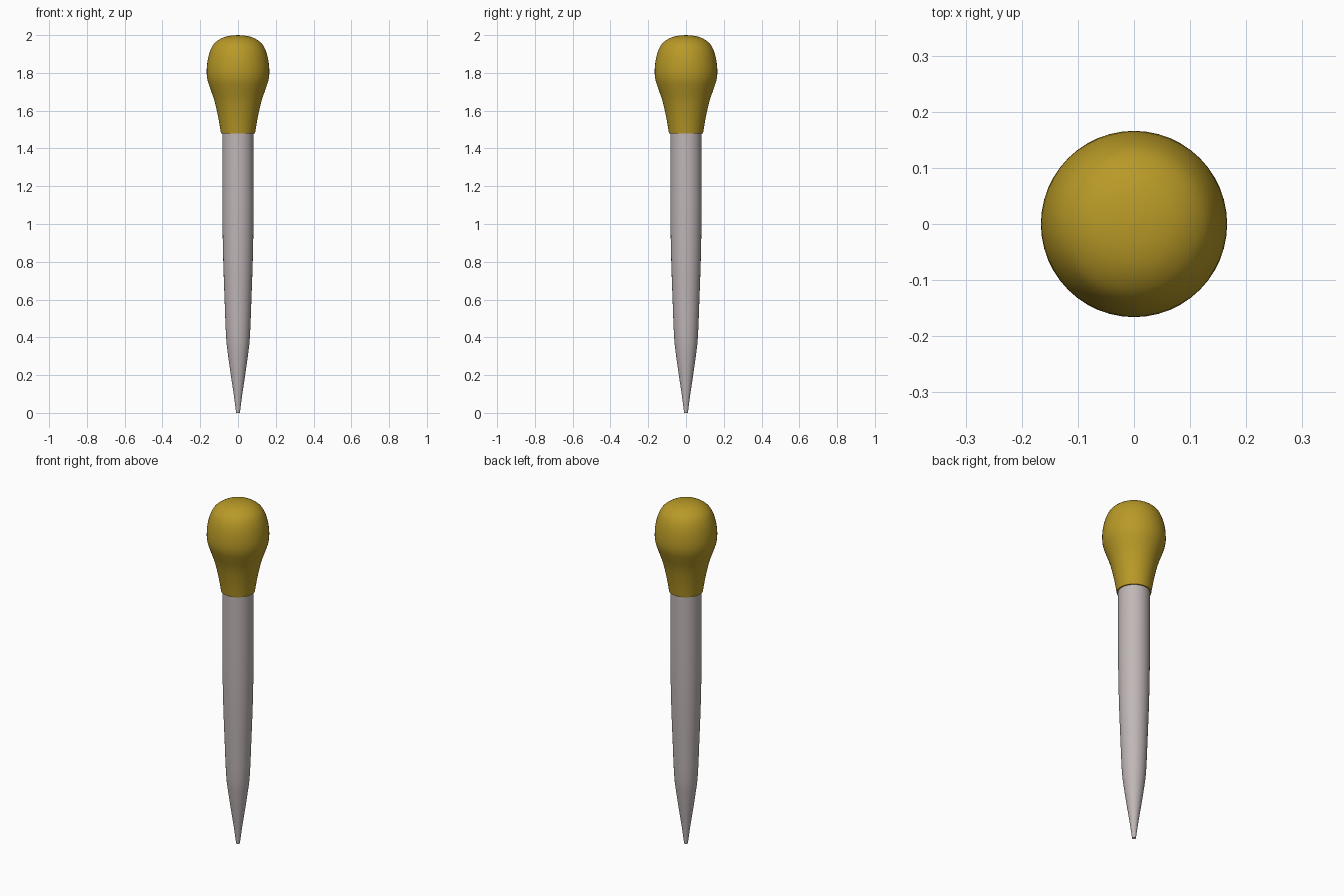
import bpy, bmesh, math
from mathutils import Vector

if "Cube" in bpy.data.objects:
    bpy.data.objects.remove(bpy.data.objects["Cube"])


def smooth_profile(pts, steps=5):
    """Catmull-Rom curve through (radius, height) points."""
    v = [Vector(p) for p in pts]
    v = [2 * v[0] - v[1]] + v + [2 * v[-1] - v[-2]]
    out = []
    for a, b, c, d in zip(v, v[1:], v[2:], v[3:]):
        for i in range(steps):
            t = i / steps
            out.append(0.5 * (2 * b + (c - a) * t + (2 * a - 5 * b + 4 * c - d) * t**2
                              + (3 * b - a - 3 * c + d) * t**3))
    return out + [v[-2]]


def lathe(name, profile, color, sides=48):
    bm = bmesh.new()
    verts = [bm.verts.new((max(r, 0), 0, z)) for r, z in profile]
    edges = [bm.edges.new(e) for e in zip(verts, verts[1:])]
    bmesh.ops.spin(bm, geom=verts + edges, cent=(0, 0, 0), axis=(0, 0, 1),
                   angle=2 * math.pi, steps=sides)
    bmesh.ops.remove_doubles(bm, verts=bm.verts, dist=0.0001)
    bmesh.ops.recalc_face_normals(bm, faces=bm.faces)
    mesh = bpy.data.meshes.new(name)
    bm.to_mesh(mesh)
    bm.free()
    obj = bpy.data.objects.new(name, mesh)
    bpy.context.collection.objects.link(obj)
    mat = bpy.data.materials.new(name + "_material")
    mat.diffuse_color = color
    mat.use_nodes = True
    mat.node_tree.nodes["Principled BSDF"].inputs["Base Color"].default_value = mat.diffuse_color
    mesh.materials.append(mat)
    bpy.ops.object.select_all(action='DESELECT')
    obj.select_set(True)
    bpy.context.view_layer.objects.active = obj
    bpy.ops.object.shade_smooth_by_angle(angle=math.radians(35))
    return obj


# Tapered tube with a small opening at the tip
outer = [(0.010, 0), (0.023, 0.10), (0.038, 0.20), (0.052, 0.30), (0.063, 0.40),
         (0.071, 0.60), (0.078, 0.80), (0.082, 1.00), (0.083, 1.20), (0.083, 1.49)]
lathe("tube", [(0, 0.03), (0.006, 0.03), (0.006, 0)] + smooth_profile(outer, 3) + [(0, 1.49)],
      (0.53, 0.47, 0.47, 1))

# Squeeze bulb with a rolled-in lower rim
bulb = [(0.090, 1.478), (0.100, 1.54), (0.112, 1.60), (0.127, 1.66), (0.148, 1.72),
        (0.162, 1.765), (0.166, 1.81), (0.161, 1.865), (0.148, 1.915), (0.126, 1.955),
        (0.088, 1.983), (0.045, 1.996), (0, 2.0)]
lathe("squeeze_bulb", [(0.080, 1.478)] + smooth_profile(bulb, 3), (0.48, 0.32, 0.02, 1))
